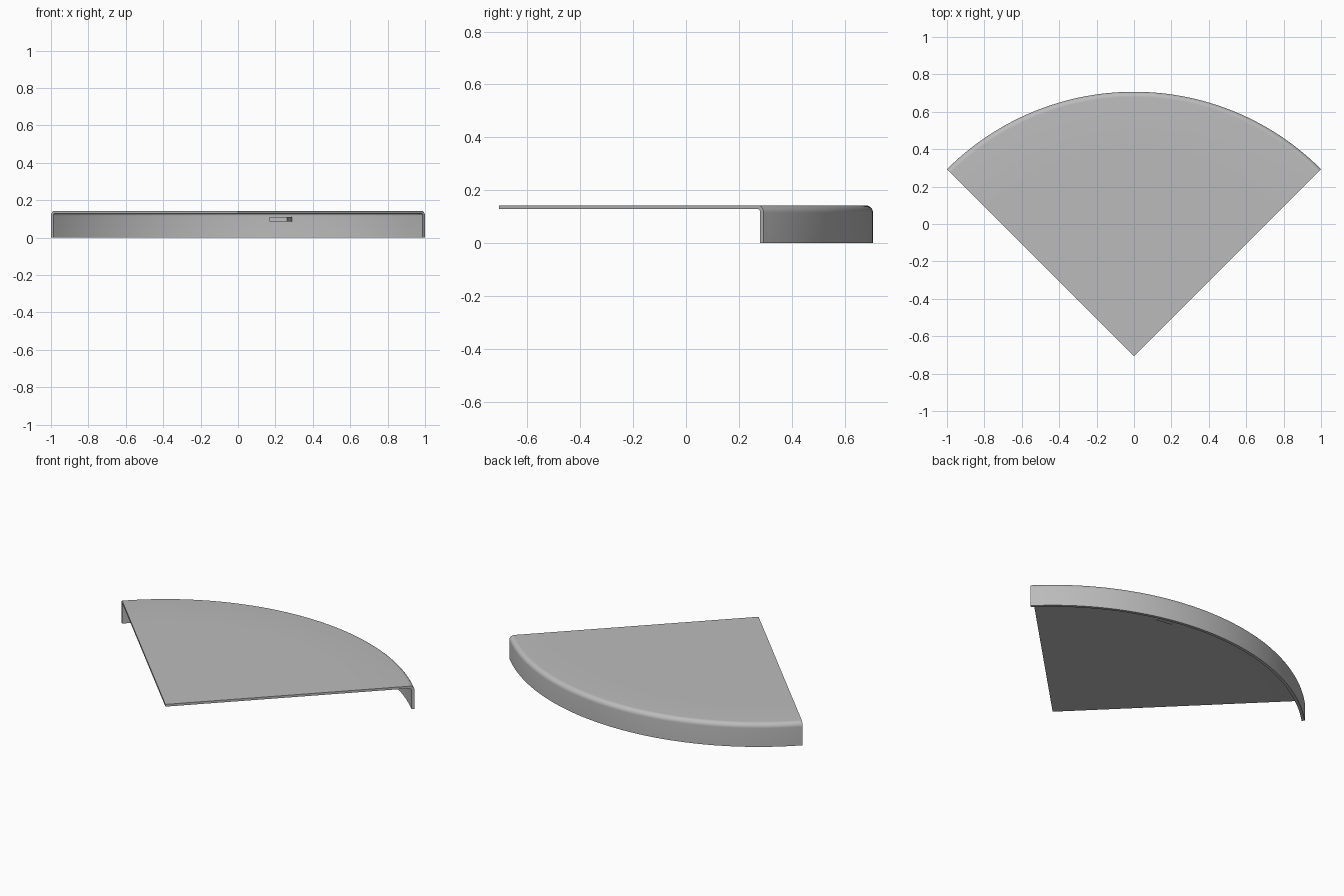
import bpy, bmesh
from math import sin, cos, pi, radians
from mathutils import Matrix

if "Cube" in bpy.data.objects:
    bpy.data.objects.remove(bpy.data.objects["Cube"])

APEX = Matrix.Translation((0, -0.707, 0))
OUTER, INNER, SEAM = 1.414, 1.396, 1.125
TOP, UNDER = 0.143, 0.129
STEPS = 64

grey = bpy.data.materials.new("plain grey")
grey.use_nodes = True
colour = (0.5, 0.5, 0.5, 1)
grey.diffuse_color = colour
grey.node_tree.nodes["Principled BSDF"].inputs["Base Color"].default_value = colour


def finish(name, bm):
    bmesh.ops.recalc_face_normals(bm, faces=bm.faces)
    bm.transform(APEX)
    mesh = bpy.data.meshes.new(name)
    bm.to_mesh(mesh)
    bm.free()
    mesh.materials.append(grey)
    ob = bpy.data.objects.new(name, mesh)
    bpy.context.collection.objects.link(ob)
    bpy.ops.object.select_all(action='DESELECT')
    ob.select_set(True)
    bpy.context.view_layer.objects.active = ob
    bpy.ops.object.shade_smooth_by_angle(angle=radians(30))
    return ob


def sweep(name, profile):
    """Turn a closed (radius, z) profile through the quarter circle."""
    bm = bmesh.new()
    rings = []
    for i in range(STEPS + 1):
        a = pi / 4 + pi / 2 * i / STEPS
        rings.append([bm.verts.new((r * cos(a), r * sin(a), z)) for r, z in profile])
    n = len(profile)
    for a, b in zip(rings, rings[1:]):
        for j in range(n):
            k = (j + 1) % n
            bm.faces.new((a[j], a[k], b[k], b[j]))
    bm.faces.new(rings[0])
    bm.faces.new(rings[-1])
    # merge the points that meet on the axis
    bmesh.ops.remove_doubles(bm, verts=bm.verts, dist=1e-5)
    return finish(name, bm)


def fillet(r, z, size, segments=8):
    """Quarter round from the level face to the upright face."""
    return [(r - size + size * sin(t), z - size + size * cos(t))
            for t in (pi / 2 * i / segments for i in range(segments + 1))]


# Flat inner wedge
sweep("inner_plate", [(0, UNDER), (SEAM, UNDER), (SEAM, TOP), (0, TOP)])

# Outer band with rounded shoulder and hanging rim
shoulder = fillet(OUTER, TOP, 0.028)
inside = fillet(INNER, UNDER, 0.012)
sweep("outer_rim", [(SEAM, TOP)] + shoulder + [(OUTER, 0), (INNER, 0)]
      + inside[::-1] + [(SEAM, UNDER)])

# Small tab reaching inward from the rim
bm = bmesh.new()
start, end = 1.24, 1.4
bmesh.ops.create_cube(bm, size=1, matrix=(
    Matrix.Rotation(radians(-10), 4, 'Z')
    @ Matrix.Translation((0, (start + end) / 2, 0.098))
    @ Matrix.Diagonal((0.097, end - start, 0.025, 1))))
finish("rim_tab", bm)
